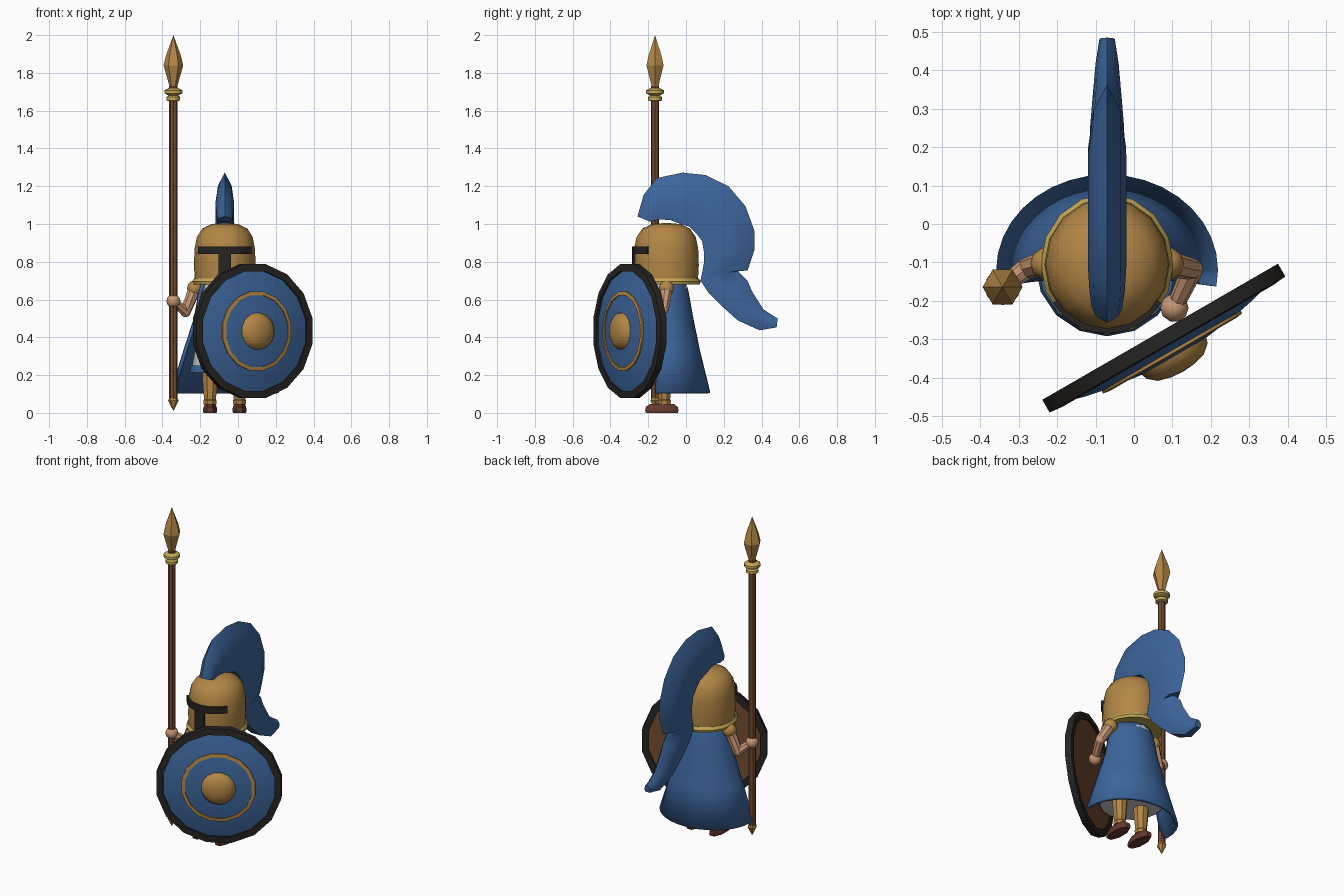
import bpy, bmesh
from math import sin, cos, pi, radians
from mathutils import Vector, Quaternion

if "Cube" in bpy.data.objects:
    bpy.data.objects.remove(bpy.data.objects["Cube"])


def material(name, rgb):
    m = bpy.data.materials.new(name)
    m.diffuse_color = (*rgb, 1)
    m.use_nodes = True
    m.node_tree.nodes["Principled BSDF"].inputs["Base Color"].default_value = m.diffuse_color
    return m


BRONZE = material("bronze", (0.45, 0.24, 0.06))
GOLD = material("gold", (0.55, 0.40, 0.09))
BLUE = material("blue", (0.045, 0.13, 0.33))
SKIN = material("skin", (0.58, 0.31, 0.18))
WOOD = material("wood", (0.17, 0.07, 0.03))
LEATHER = material("leather", (0.13, 0.04, 0.025))
DARK = material("dark", (0.02, 0.018, 0.016))
CX, CY = -0.07, -0.105          # body axis


def loft(name, rings, mat=None, closed=True, caps=True, solid=0, angle=35):
    """Skin a list of equal-length point rings."""
    bm = bmesh.new()
    vs = [[bm.verts.new(p) for p in r] for r in rings]
    n = len(vs[0])
    for a, b in zip(vs, vs[1:]):
        for i in range(n if closed else n - 1):
            j = (i + 1) % n
            bm.faces.new((a[i], a[j], b[j], b[i]))
    if caps and closed:
        bm.faces.new(vs[0][::-1])
        bm.faces.new(vs[-1])
    bmesh.ops.remove_doubles(bm, verts=bm.verts, dist=1e-5)
    bmesh.ops.recalc_face_normals(bm, faces=bm.faces)
    me = bpy.data.meshes.new(name)
    bm.to_mesh(me)
    bm.free()
    ob = bpy.data.objects.new(name, me)
    bpy.context.collection.objects.link(ob)
    if mat:
        me.materials.append(mat)
    bpy.ops.object.select_all(action='DESELECT')
    ob.select_set(True)
    bpy.context.view_layer.objects.active = ob
    bpy.ops.object.shade_smooth_by_angle(angle=radians(angle))
    if solid:
        mod = ob.modifiers.new("thickness", 'SOLIDIFY')
        mod.thickness, mod.offset = solid, 0
    return ob


def lathe(name, prof, mat, loc, segs=16, sx=1, sy=1, rot=Quaternion(), phase=0, caps=True, angle=35):
    """Spin (radius, height) points about a local z axis."""
    rings = []
    for r, z in prof:
        r = max(r, 1e-7)
        ring = []
        for i in range(segs):
            t = 2 * pi * (i + phase) / segs
            ring.append(Vector(loc) + rot @ Vector((r * sx * cos(t), r * sy * sin(t), z)))
        rings.append(ring)
    return loft(name, rings, mat, caps=caps, angle=angle)


def limb(name, a, b, ra, rb, mat):
    d = Vector(b) - Vector(a)
    return lathe(name, [(ra, 0), (rb, d.length)], mat, a, 8, rot=d.to_track_quat('Z', 'Y'))


def ball(name, loc, r, mat):
    prof = [(r * sin(pi * k / 6), -r * cos(pi * k / 6)) for k in range(7)]
    return lathe(name, prof, mat, loc, 10, angle=45)


# helmet with rim
lathe("helmet", [(0.158, 0.69), (0.163, 0.78), (0.16, 0.87), (0.148, 0.93),
                 (0.12, 0.975), (0.07, 1.0), (0, 1.006)], BRONZE, (CX, CY, 0), sy=1.06)
lathe("helmet_rim", [(0.15, 0.685), (0.168, 0.68), (0.173, 0.695), (0.163, 0.712), (0.15, 0.712)],
      GOLD, (CX, CY, 0), sy=1.06)


# T-shaped eye opening wrapped round the helmet front
def wrap(name, half, z0, z1):
    rings = []
    for k in range(9):
        t = radians(-half + 2 * half * k / 8)
        rings.append([(CX + r * sin(t), CY - 1.06 * r * cos(t), z)
                      for r, z in ((0.15, z0), (0.17, z0), (0.17, z1), (0.15, z1))])
    loft(name, rings, DARK)


wrap("visor_eye_slot", 56, 0.84, 0.88)
wrap("visor_nose_slot", 11, 0.685, 0.85)

# crest: outer y,z / inner y,z / half width
stations = [
    (-.257, 1.04, -.19, 1.012, .040), (-.225, 1.153, -.14, 1.025, .046),
    (-.156, 1.243, -.08, 1.02, .05), (-.018, 1.272, -.03, 1.0, .05),
    (.103, 1.259, .02, .985, .05), (.225, 1.20, .055, .95, .05),
    (.315, 1.094, .085, .91, .05), (.363, .962, .095, .85, .049),
    (.363, .866, .096, .80, .047), (.326, .755, .085, .74, .046),
    (.268, .757, .077, .70, .046), (.325, .70, .12, .635, .046),
    (.352, .639, .19, .565, .044), (.41, .548, .273, .49, .038),
    (.46, .515, .39, .437, .03), (.485, .50, .48, .453, .02)]
section = [(0, -.8), (.4, -1), (.75, -.72), (1, 0), (.75, .72), (.4, 1), (0, .8)]
loft("helmet_crest", [[(CX + w * s, iy + (oy - iy) * t, iz + (oz - iz) * t) for t, s in section]
                      for oy, oz, iy, iz, w in stations], BLUE, angle=40)

# tunic and its hem band
lathe("tunic", [(0.08, 0.72), (0.115, 0.66), (0.125, 0.5), (0.15, 0.37), (0.18, 0.21)], None, (CX, CY, 0))
lathe("tunic_hem", [(0.172, 0.215), (0.187, 0.215), (0.18, 0.25), (0.165, 0.25), (0.172, 0.215)],
      BLUE, (CX, CY, 0), caps=False)

# cape: open cone round the back
cape = []
for rx, ry, z in ((.11, .10, .70), (.13, .125, .64), (.155, .15, .5), (.21, .185, .33), (.28, .24, .105)):
    cape.append([(CX + rx * cos(radians(a)), -0.12 + ry * sin(radians(a)), z)
                 for a in range(-10, 191, 10)])
loft("cape", cape, BLUE, closed=False, solid=0.018)

# legs and feet
for side, x in (("right", CX - 0.078), ("left", CX + 0.078)):
    lathe(side + "_leg", [(0.04, 0.3), (0.044, 0.2), (0.04, 0.13), (0.032, 0.06)],
          BRONZE, (x, -0.115, 0), 8, phase=.5)
    lathe(side + "_greave_cuff", [(0.036, 0.045), (0.038, 0.065), (0.034, 0.07)],
          BRONZE, (x, -0.115, 0), 8, phase=.5)
    lathe(side + "_shoe", [(0.038, 0.0), (0.04, 0.012), (0.038, 0.032), (0.028, 0.048)],
          LEATHER, (x, -0.128, 0), 8, sy=2.4, phase=.5)

# arms, each shoulder - elbow - hand
arms = (("right", (-.228, -.103, .66), (-.278, -.115, .535), (-.342, -.163, .592)),
        ("left", (.088, -.103, .66), (.152, -.118, .55), (.105, -.218, .49)))
for side, s, e, h in arms:
    ball(side + "_shoulder_guard", s, 0.042, BRONZE)
    limb(side + "_upper_arm", s, e, 0.034, 0.028, SKIN)
    ball(side + "_elbow", e, 0.028, SKIN)
    limb(side + "_forearm", e, h, 0.028, 0.022, SKIN)
    ball(side + "_hand", h, 0.037, SKIN)

# spear
SP = (-0.342, -0.164, 0)
lathe("spear_shaft", [(0.022, 0.06), (0.022, 1.73)], WOOD, SP, 8)
lathe("spear_head", [(0.018, 1.72), (0.052, 1.84), (0.04, 1.89), (0, 2.0)], BRONZE, SP, 6, angle=20)
lathe("spear_butt", [(0, 0.01), (0.028, 0.065), (0.022, 0.08)], BRONZE, SP, 6, angle=20)
lathe("spear_collar_upper", [(0.025, 1.68), (0.047, 1.692), (0.047, 1.708), (0.025, 1.72)], GOLD, SP, 12)
lathe("spear_collar_lower", [(0.025, 1.65), (0.036, 1.655), (0.036, 1.672), (0.025, 1.68)], GOLD, SP, 12)

# round shield, turned 30 degrees outward
turn = Vector((0.5, -0.866, 0)).to_track_quat('Z', 'Y')
SH = (0.077, -0.296, 0.433)
for name, prof, mat, caps in (
        ("shield_rim", [(.322, -.018), (.361, -.018), (.361, .02), (.322, .024), (.322, -.018)], DARK, False),
        ("shield_back", [(.33, -.01), (.33, .008)], WOOD, True),
        ("shield_face", [(.33, .01), (.26, .03), (.2, .042), (.1, .055), (0, .058)], BLUE, True),
        ("shield_ring", [(.193, .035), (.193, .05), (.213, .047), (.213, .035), (.193, .035)], BRONZE, False),
        ("shield_boss", [(.1, .05), (.094, .07), (.07, .09), (.035, .099), (0, .102)], BRONZE, True)):
    lathe(name, prof, mat, SH, 16, rot=turn, phase=.5, caps=caps)
